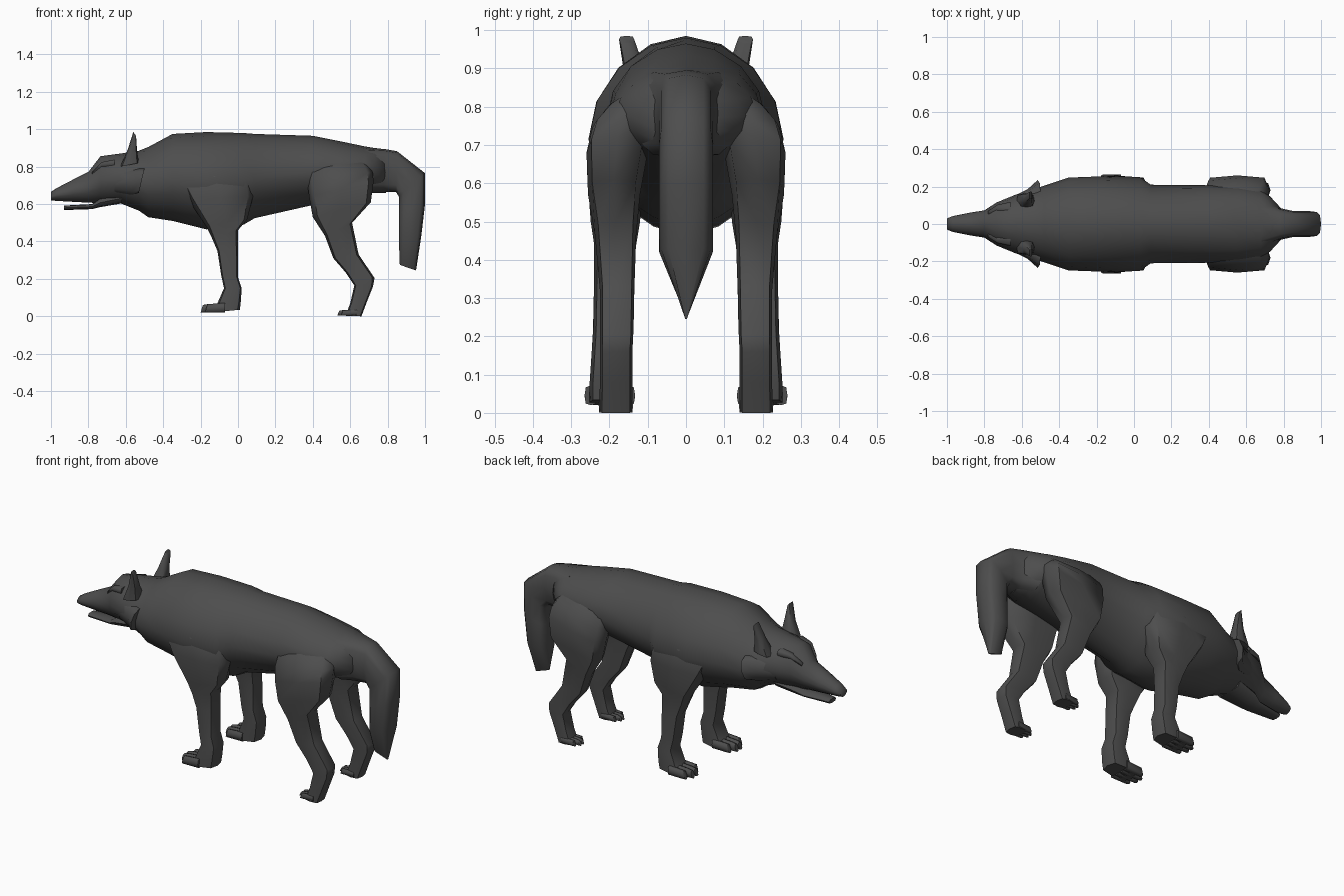
import bpy, bmesh, math

fur = bpy.data.materials.new("dark grey fur")
fur.diffuse_color = (0.075, 0.075, 0.075, 1)


def power(v, p):
    return math.copysign(abs(v) ** p, v) if abs(v) > 1e-6 else 0


def loft(name, rows, n=8, p=0.62, p_low=None, mid=0.5, angle=62):
    """Skin rounded rings; each row: edge A (x,z), edge B (x,z), y from, y to."""
    bm = bmesh.new()
    rings = []
    for xa, za, xb, zb, y0, y1 in rows:
        ring = []
        for i in range(n):
            a = 2 * math.pi * i / n
            q = p_low if p_low and math.sin(a) < 0 else p
            c, s = power(math.cos(a), q), power(math.sin(a), q)
            # t = 0 at edge A, 1 at edge B, widest at mid
            t = mid - mid * s if s > 0 else mid - (1 - mid) * s
            y = (y0 + y1) / 2 + (y1 - y0) / 2 * c
            ring.append(bm.verts.new((xa + (xb - xa) * t, y, za + (zb - za) * t)))
        rings.append(ring)
    for r, q in zip(rings, rings[1:]):
        for i in range(n):
            j = (i + 1) % n
            bm.faces.new((r[i], r[j], q[j], q[i]))
    bm.faces.new(rings[0])
    bm.faces.new(rings[-1])
    bmesh.ops.recalc_face_normals(bm, faces=bm.faces[:])
    me = bpy.data.meshes.new(name)
    bm.to_mesh(me)
    bm.free()
    me.materials.append(fur)
    me.polygons.foreach_set("use_smooth", [True] * len(me.polygons))
    me.set_sharp_from_angle(angle=math.radians(angle))
    ob = bpy.data.objects.new(name, me)
    bpy.context.collection.objects.link(ob)
    return ob


def spine(rows):
    """Upright centred rings: x, top, bottom, half width."""
    return [(x, zt, x, zb, -w, w) for x, zt, zb, w in rows]


def pair(name, rows, **kw):
    """Left and right copies of one part."""
    for side, s in (("left", -1), ("right", 1)):
        loft(f"{side}_{name}", [r[:4] + (s * r[4], s * r[5]) for r in rows], **kw)


# Head, neck and trunk in one skin
loft("head_and_body", spine([
    (-1.0, .665, .62, .03), (-.97, .685, .617, .042), (-.88, .732, .612, .06),
    (-.80, .772, .608, .073), (-.735, .856, .605, .115), (-.63, .87, .605, .158),
    (-.53, .885, .565, .187), (-.48, .905, .53, .205), (-.35, .975, .51, .248),
    (-.17, .985, .465, .255), (.03, .98, .49, .252), (.09, .975, .525, .21),
    (.40, .965, .595, .207), (.55, .935, .63, .20), (.68, .908, .655, .185),
    (.73, .90, .66, .145), (.79, .893, .66, .08)]), n=16, p=1.06, p_low=1.15, mid=0.52)

# Lower jaw
loft("lower_jaw", spine([
    (-.93, .592, .568, .03), (-.78, .600, .573, .052), (-.74, .63, .583, .07),
    (-.62, .66, .604, .09)]))

# Brows, cheek ruffs and ears
pair("brow", [(-.78, .775, -.78, .76, .05, .07), (-.73, .825, -.73, .80, .06, .103),
              (-.66, .84, -.66, .80, .07, .118)], n=6)
pair("cheek_ruff", [(-.66, .775, -.66, .665, .08, .14), (-.57, .79, -.57, .65, .10, .185),
                    (-.50, .79, -.53, .66, .12, .235)], n=8, p=.9)
pair("ear", [(-.63, .80, -.53, .82, .075, .165), (-.59, .89, -.54, .89, .105, .162),
             (-.56, .985, -.545, .965, .135, .175)], n=8)

# Tail, turning down behind the rump
loft("tail", [
    (.68, .90, .71, .665, -.13, .13), (.78, .895, .78, .665, -.085, .085),
    (.85, .883, .845, .665, -.07, .07), (1.0, .765, .86, .64, -.07, .07),
    (1.0, .60, .86, .55, -.07, .07), (.98, .43, .86, .41, -.07, .07),
    (.952, .245, .865, .275, -.004, .004)], n=12, p=0.6)

# Front legs with shoulders
pair("front_leg", [
    (-.28, .84, .02, .84, .06, .18), (-.33, .74, .075, .76, .09, .248),
    (-.27, .63, .08, .64, .11, .259), (-.17, .48, .05, .52, .12, .249),
    (-.14, .42, 0, .46, .13, .24), (-.11, .35, 0, .35, .14, .24),
    (-.09, .22, 0, .21, .14, .243), (-.075, .15, .02, .15, .14, .247),
    (-.11, .07, .015, .08, .14, .252), (-.15, .02, .01, .035, .14, .252)], p=.5)

# Hind legs with thighs and hocks
pair("hind_leg", [
    (.40, .86, .66, .85, .05, .14), (.37, .79, .70, .81, .07, .205),
    (.37, .72, .72, .77, .08, .245), (.38, .64, .725, .72, .10, .26),
    (.40, .53, .71, .61, .12, .256),
    (.465, .43, .61, .50, .13, .238), (.51, .31, .645, .33, .135, .225),
    (.575, .235, .73, .205, .137, .225), (.622, .165, .722, .16, .14, .225),
    (.60, .07, .69, .08, .14, .225), (.575, .003, .66, 0, .14, .227)], p=.5)


# Four toes on every paw, the middle two a little longer
def toes(name, x0, length, z, h, y0, y1):
    w = (y1 - y0) / 4
    for i in range(4):
        a, b = y0 + i * w, y0 + (i + 1) * w
        tip = x0 - length * (1 if i in (1, 2) else .82)
        k = x0 - length * .72
        pair(f"{name}_toe_{i + 1}", [
            (x0, z + h * 1.15, x0, z, a, b), (k, z + h, k, z, a, b),
            (tip + .012, z + h * .9, tip, z, a + w * .1, b - w * .1)])


toes("front", -.07, .13, .02, .045, .133, .265)
toes("hind", .635, .105, .003, .03, .138, .228)
